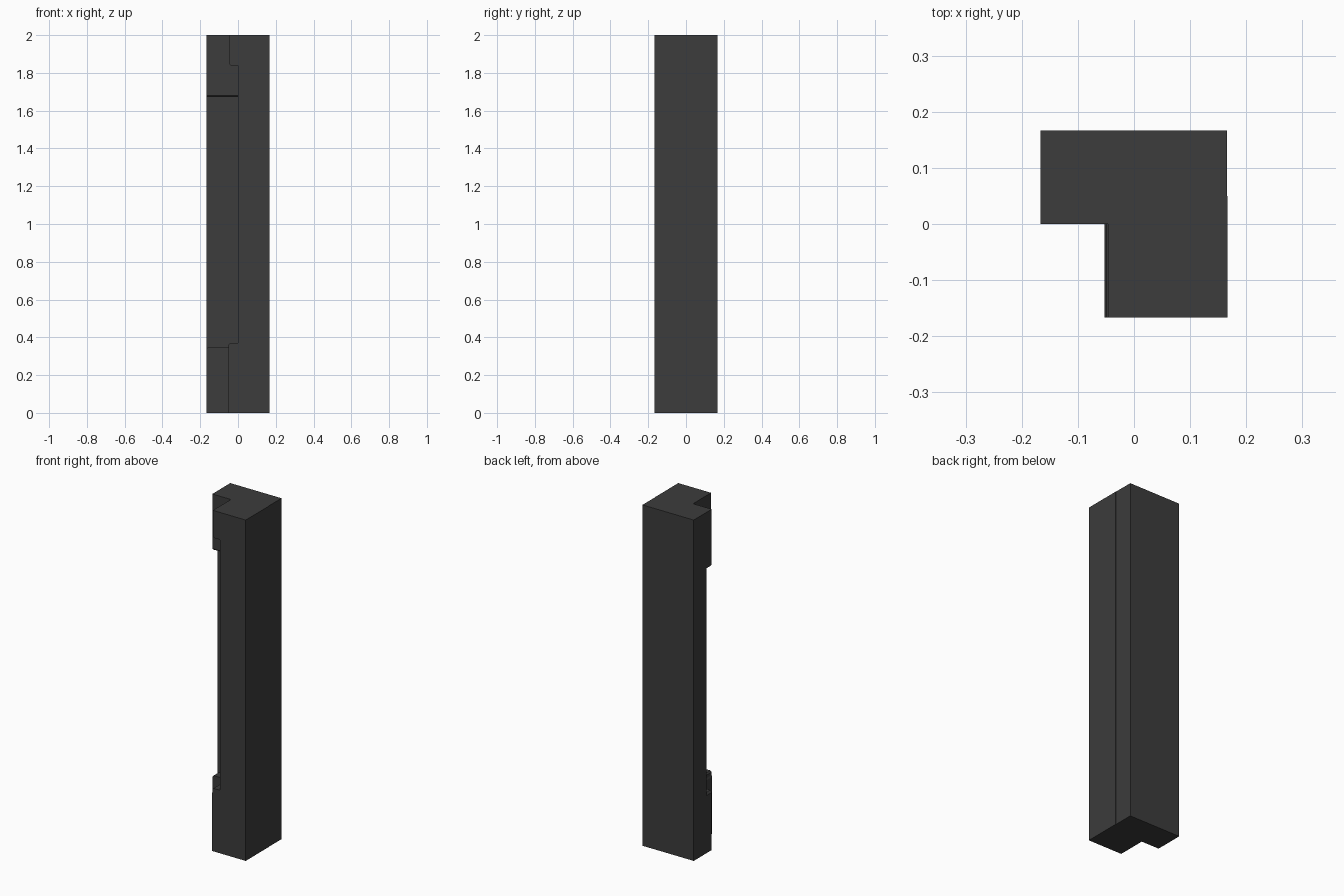
import bpy, bmesh
from mathutils import Vector

if "Cube" in bpy.data.objects:
    bpy.data.objects.remove(bpy.data.objects["Cube"])

dark = bpy.data.materials.new("dark_grey")
dark.diffuse_color = (0.045, 0.045, 0.045, 1)
dark.use_nodes = True
dark.node_tree.nodes["Principled BSDF"].inputs["Base Color"].default_value = dark.diffuse_color


def extrude(name, profile, place, a, b):
    """Extrude a closed 2D profile from a to b; place maps (u, v, depth) to xyz."""
    bm = bmesh.new()
    face = bm.faces.new([bm.verts.new(place(u, v, a)) for u, v in profile])
    new = bmesh.ops.extrude_face_region(bm, geom=[face])["geom"]
    shift = Vector(place(0, 0, b)) - Vector(place(0, 0, a))
    bmesh.ops.translate(bm, vec=shift, verts=[g for g in new if isinstance(g, bmesh.types.BMVert)])
    bmesh.ops.recalc_face_normals(bm, faces=bm.faces)
    mesh = bpy.data.meshes.new(name)
    bm.to_mesh(mesh)
    bm.free()
    mesh.materials.append(dark)
    obj = bpy.data.objects.new(name, mesh)
    bpy.context.collection.objects.link(obj)
    return obj


def along_y(u, v, d):
    return (u, d, v)


def along_x(u, v, d):
    return (d, u, v)


H = 0.167

# front arm: recessed between its base block and its cap
extrude("front_arm", [
    (H, 0), (H, 2), (-0.046, 2), (-0.046, 1.848), (-0.039, 1.84), (-0.002, 1.84),
    (0, 1.837), (0, 0.37), (-0.042, 0.37), (-0.049, 0.362), (-0.049, 0.345),
    (-0.053, 0.335), (-0.053, 0)], along_y, -H, 0.05)

# rear arm: thin wall with an overhanging cap
extrude("rear_arm", [
    (H, 0), (H, 2), (0, 2), (0, 1.68), (0.007, 1.672), (0.05, 1.672), (0.05, 0)],
    along_x, -H, 0.1655)

# rear arm base block with a clipped outer corner
extrude("rear_arm_base", [
    (-H, 0), (-0.03, 0), (-0.03, 0.35), (-0.158, 0.35), (-H, 0.338)],
    along_y, 0, 0.05)
